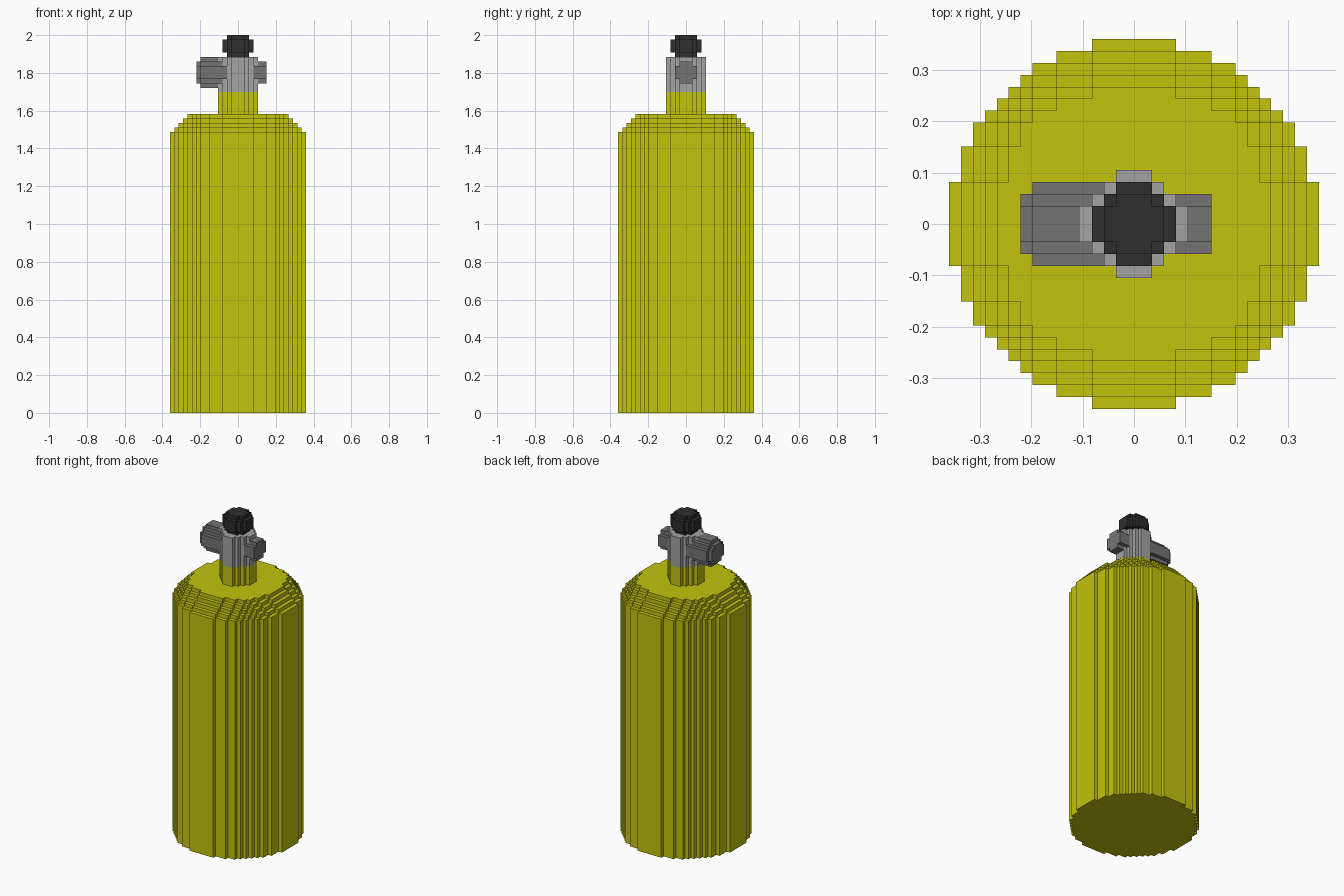
import bpy
import bmesh
from mathutils import Vector

cube = bpy.data.objects.get("Cube")
if cube:
    bpy.data.objects.remove(cube)

U = 2 / 86          # size of one block
VALVE_Z = 77.5      # height of the valve axis, in blocks


def material(name, r, g, b):
    lin = [(c / 255 / 12.92) if c < 11 else ((c / 255 + 0.055) / 1.055) ** 2.4 for c in (r, g, b)]
    m = bpy.data.materials.new(name)
    m.use_nodes = True
    m.diffuse_color = (*lin, 1)
    bsdf = next(n for n in m.node_tree.nodes if n.type == 'BSDF_PRINCIPLED')
    bsdf.inputs["Base Color"].default_value = (*lin, 1)
    return m


yellow = material("tank yellow", 195, 195, 14)
light_grey = material("valve light grey", 163, 163, 163)
mid_grey = material("fitting mid grey", 115, 115, 115)
black = material("cap black", 46, 46, 46)


def stepped_outline(limit, inset=0):
    """Outline of a block disc; inset pulls every side in by whole blocks."""
    halves = []
    for row in range(16):
        fits = [c for c in range(16)
                if (max(c, row) + inset) ** 2 + min(c, row) ** 2 <= limit]
        if not fits:
            break
        halves.append(max(fits))
    quarter = []
    for row, half in enumerate(halves):
        after = halves[row + 1] if row + 1 < len(halves) else None
        if after == half:
            continue
        quarter.append((half + 0.5, row + 0.5))
        if after is not None:
            quarter.append((after + 0.5, row + 0.5))
    loop = []
    for _ in range(4):
        loop += quarter
        quarter = [(-y, x) for x, y in quarter]
    return loop


def block_part(name, mat, layers, axis='Z', grow=1.0):
    """Stack of stepped discs: (limit, inset, start, end) along the axis."""
    bm = bmesh.new()
    for limit, inset, start, end in layers:
        def place(u, v, w):
            u, v = u * grow, v * grow
            return Vector((u, v, w) if axis == 'Z' else (w, u, v + VALVE_Z)) * U
        verts = [bm.verts.new(place(u, v, start)) for u, v in stepped_outline(limit, inset)]
        base = bm.faces.new(verts)
        shift = place(0, 0, end) - place(0, 0, start)
        # keep the base cap and add walls and a far cap
        far = [bm.verts.new(v.co + shift) for v in verts]
        bm.faces.new(far)
        for i in range(len(verts)):
            j = (i + 1) % len(verts)
            bm.faces.new((verts[i], verts[j], far[j], far[i]))
        base.normal_update()
    bmesh.ops.recalc_face_normals(bm, faces=bm.faces)
    mesh = bpy.data.meshes.new(name)
    bm.to_mesh(mesh)
    bm.free()
    mesh.materials.append(mat)
    obj = bpy.data.objects.new(name, mesh)
    bpy.context.collection.objects.link(obj)
    return obj


# Squared disc radii, in blocks
TANK, NECK, WIDE, NARROW = 240, 17.5, 10.5, 5.5

# Cylinder with a shoulder of four shrinking layers
block_part("tank_body", yellow,
           [(TANK, 0, 0, 64)] + [(TANK, k, 63 + k, 64 + k) for k in range(1, 5)])

# Neck and valve stem; the stem is a hair larger so its faces stay on top
block_part("tank_neck", yellow, [(NECK, 0, 68, 73)])
block_part("valve_stem", light_grey, [(NECK, 0, 73, 81.02)], grow=1.003)

# Side fittings
block_part("valve_knob", mid_grey,
           [(NARROW, 0, -9.5, -8.5), (WIDE, 0, -8.5, -2.5)], axis='X')
block_part("valve_outlet", mid_grey, [(NARROW, 0, 3, 6.5)], axis='X')

# Rounded cap
block_part("top_cap", black,
           [(NARROW, 0, 81, 82), (WIDE, 0, 82, 85), (NARROW, 0, 85, 86)])
